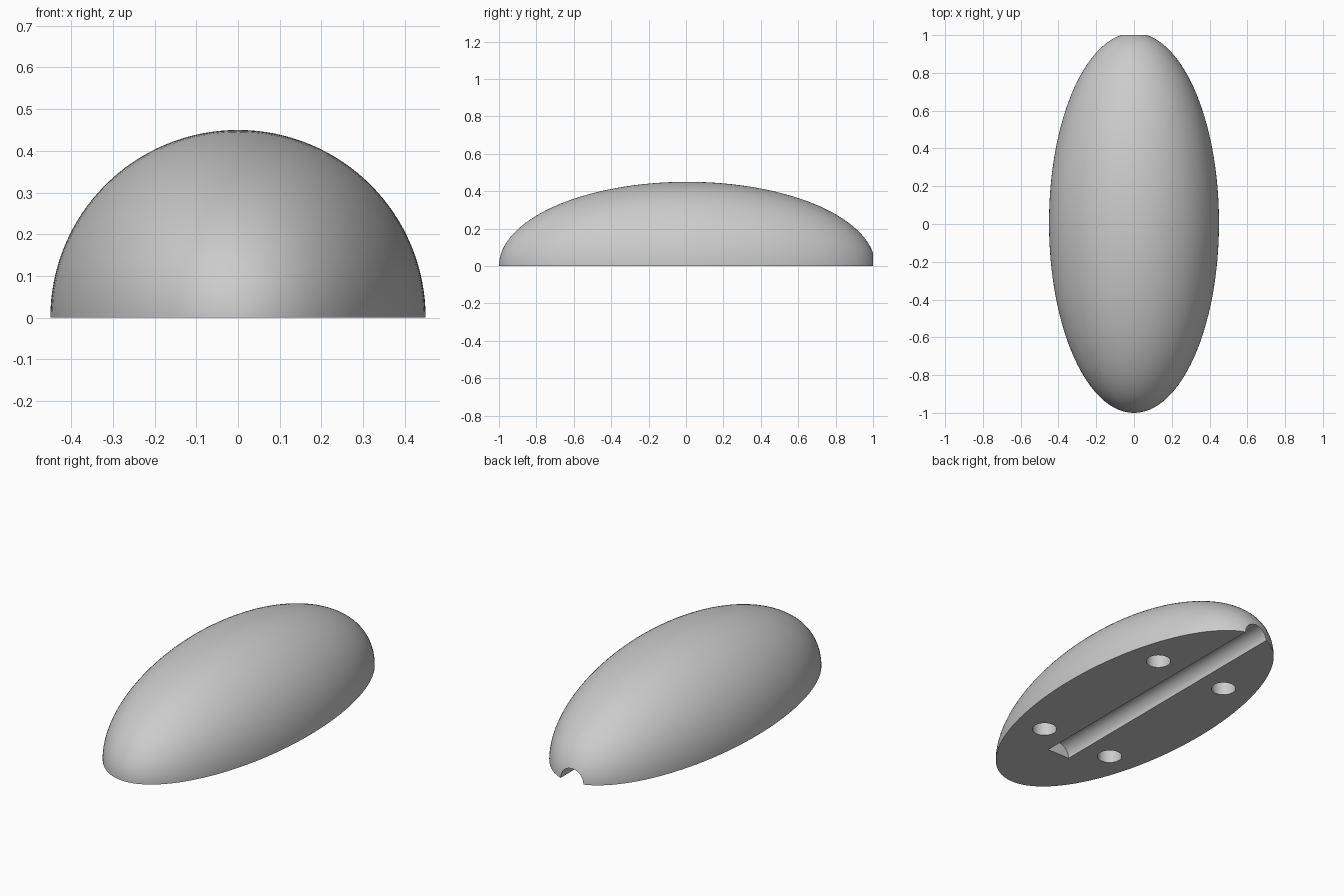
import bpy, bmesh, math
from mathutils import Matrix

if "Cube" in bpy.data.objects:
    bpy.data.objects.remove(bpy.data.objects["Cube"], do_unlink=True)

RADIUS, HALF_LENGTH = 0.45, 1.006
CENTRE_Y = HALF_LENGTH - 1
GROOVE_RADIUS, GROOVE_START = 0.07, -0.62
HOLE_RADIUS, HOLE_DEPTH = 0.064, 0.15

grey = bpy.data.materials.new("plain grey")
grey.use_nodes = True
colour = (0.6, 0.6, 0.6, 1)
grey.diffuse_color = colour
grey.node_tree.nodes["Principled BSDF"].inputs["Base Color"].default_value = colour


def add_object(name, bm):
    mesh = bpy.data.meshes.new(name)
    bm.to_mesh(mesh)
    bm.free()
    mesh.materials.append(grey)
    obj = bpy.data.objects.new(name, mesh)
    bpy.context.collection.objects.link(obj)
    return obj


def add_cylinder(name, radius, depth, matrix):
    bm = bmesh.new()
    bmesh.ops.create_cone(bm, cap_ends=True, segments=64, radius1=radius,
                          radius2=radius, depth=depth, matrix=matrix)
    obj = add_object(name, bm)
    obj.hide_render = True
    return obj


# Half ellipsoid body, poles along its length, closed by a flat base
bm = bmesh.new()
bmesh.ops.create_uvsphere(
    bm, u_segments=128, v_segments=64, radius=1,
    matrix=Matrix.Translation((0, CENTRE_Y, 0))
    @ Matrix.Diagonal((RADIUS, HALF_LENGTH, RADIUS, 1))
    @ Matrix.Rotation(math.pi / 2, 4, "X"))
cut = bmesh.ops.bisect_plane(
    bm, geom=bm.verts[:] + bm.edges[:] + bm.faces[:], dist=1e-5,
    plane_co=(0, 0, 0), plane_no=(0, 0, -1), clear_outer=True)
rim = [e for e in bm.edges if e.is_boundary]
bmesh.ops.contextual_create(bm, geom=rim)
bmesh.ops.recalc_face_normals(bm, faces=bm.faces[:])
body = add_object("half_ellipsoid_body", bm)

# Half-round groove in the base, open at the back
groove_end = 1.2
cutters = [add_cylinder(
    "groove_cutter", GROOVE_RADIUS, groove_end - GROOVE_START,
    Matrix.Translation((0, (groove_end + GROOVE_START) / 2, 0))
    @ Matrix.Rotation(math.pi / 2, 4, "X"))]

# Four blind peg holes in the base
for x in (-0.224, 0.224):
    for y in (-0.467, 0.467):
        cutters.append(add_cylinder("peg_hole_cutter", HOLE_RADIUS, 2 * HOLE_DEPTH,
                                    Matrix.Translation((x, y, 0))))

bpy.ops.object.select_all(action="DESELECT")
bpy.context.view_layer.objects.active = body
body.select_set(True)
for cutter in cutters:
    mod = body.modifiers.new("cut", "BOOLEAN")
    mod.operation = "DIFFERENCE"
    mod.solver = "EXACT"
    mod.object = cutter
    bpy.ops.object.modifier_apply(modifier=mod.name)
    bpy.data.objects.remove(cutter, do_unlink=True)

bpy.ops.object.shade_smooth_by_angle(angle=math.radians(30))
